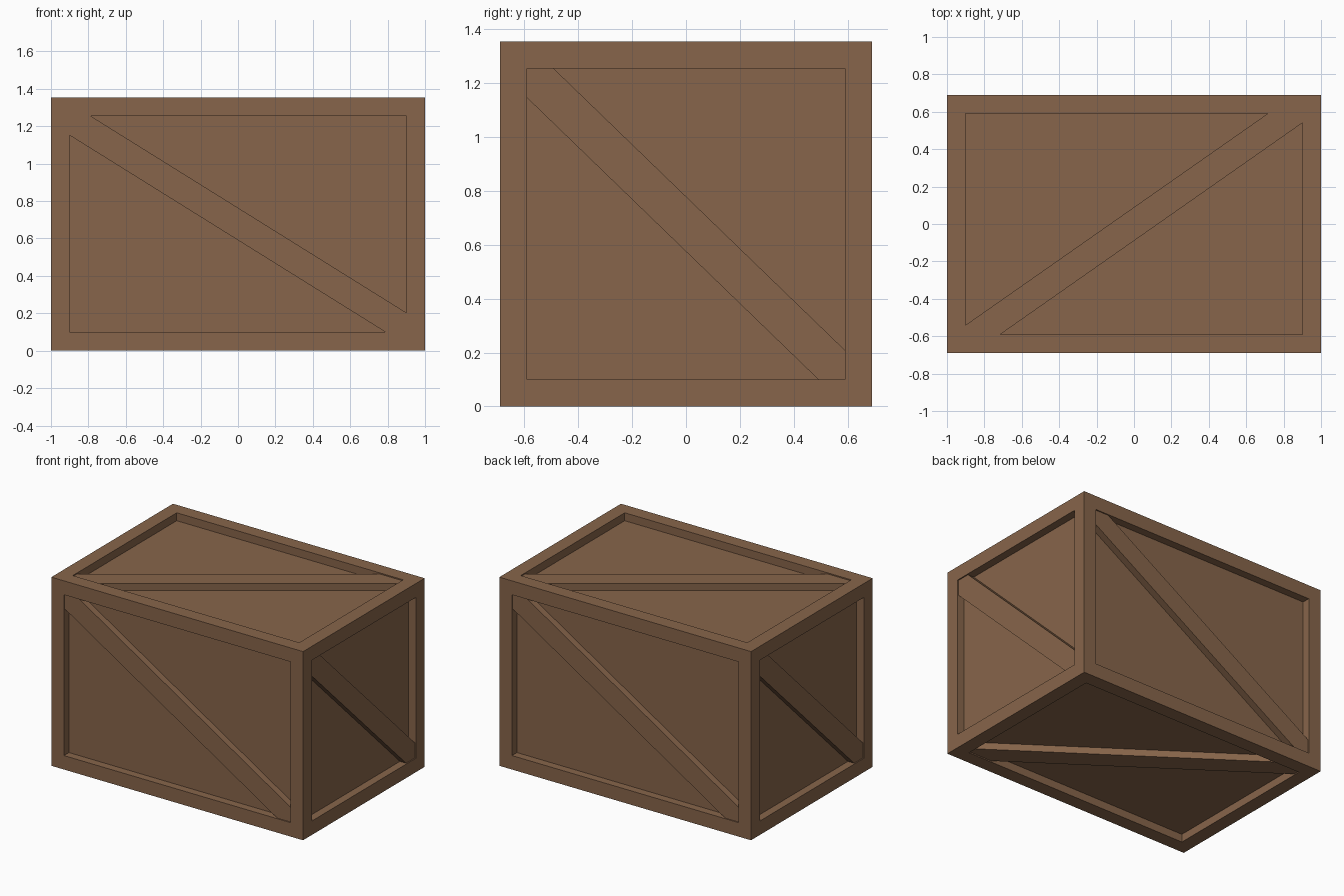
import bpy, bmesh, math
from mathutils import Matrix, Vector

if "Cube" in bpy.data.objects:
    bpy.data.objects.remove(bpy.data.objects["Cube"])

HALF = Vector((1.0, 0.69, 0.6775))   # half size of the crate
BORDER, RECESS = 0.10, 0.057         # frame width, panel depth
BRACE_W, BRACE_GAP, BRACE_T = 0.147, 0.008, 0.06

wood = bpy.data.materials.new("brown_wood")
wood.diffuse_color = (0.242, 0.130, 0.069, 1)
wood.use_nodes = True
wood.node_tree.nodes["Principled BSDF"].inputs["Base Color"].default_value = wood.diffuse_color


def add_object(name, bm):
    mesh = bpy.data.meshes.new(name)
    bm.to_mesh(mesh)
    bm.free()
    mesh.materials.append(wood)
    obj = bpy.data.objects.new(name, mesh)
    obj.location.z = HALF.z
    bpy.context.collection.objects.link(obj)
    return obj


# Crate body: a box whose six faces are inset into framed, sunken panels
bm = bmesh.new()
bmesh.ops.create_cube(bm, size=2.0, matrix=Matrix.Diagonal((*HALF, 1)))
bm.normal_update()
panels = list(bm.faces)
bmesh.ops.inset_individual(bm, faces=panels, thickness=BORDER,
                           use_even_offset=True)
bm.normal_update()
sunk = bmesh.ops.extrude_discrete_faces(bm, faces=panels)["faces"]
for f in sunk:
    f.normal_update()
    bmesh.ops.translate(bm, verts=list(f.verts), vec=f.normal * -RECESS)
bmesh.ops.recalc_face_normals(bm, faces=list(bm.faces))
add_object("crate_frame_and_panels", bm)


# Diagonal braces: one flat plank per side, ends hidden inside the frame
def add_brace(name, normal, across, slope):
    n, u = Vector(normal), Vector(across)
    v = n.cross(u)
    iu = abs(u.dot(HALF)) - BORDER
    iv = abs(v.dot(HALF)) - BORDER
    length = 2 * (math.hypot(iu, iv) + 0.01)
    a = math.atan(slope)
    along = u * math.cos(a) + v * math.sin(a)
    side = n.cross(along)
    centre = n * (abs(n.dot(HALF)) - BRACE_GAP - BRACE_T / 2)
    basis = Matrix((along, side, n)).transposed().to_4x4()
    mat = (Matrix.Translation(centre) @ basis
           @ Matrix.Diagonal((length, BRACE_W, BRACE_T, 1)))
    bm = bmesh.new()
    bmesh.ops.create_cube(bm, size=1.0, matrix=mat)
    add_object(name, bm)


add_brace("front_brace", (0, -1, 0), (1, 0, 0), -0.623)
add_brace("back_brace", (0, 1, 0), (-1, 0, 0), -0.623)
add_brace("right_brace", (1, 0, 0), (0, 1, 0), -0.967)
add_brace("left_brace", (-1, 0, 0), (0, -1, 0), -0.967)
add_brace("top_brace", (0, 0, 1), (1, 0, 0), 0.70)
add_brace("bottom_brace", (0, 0, -1), (1, 0, 0), 0.70)
